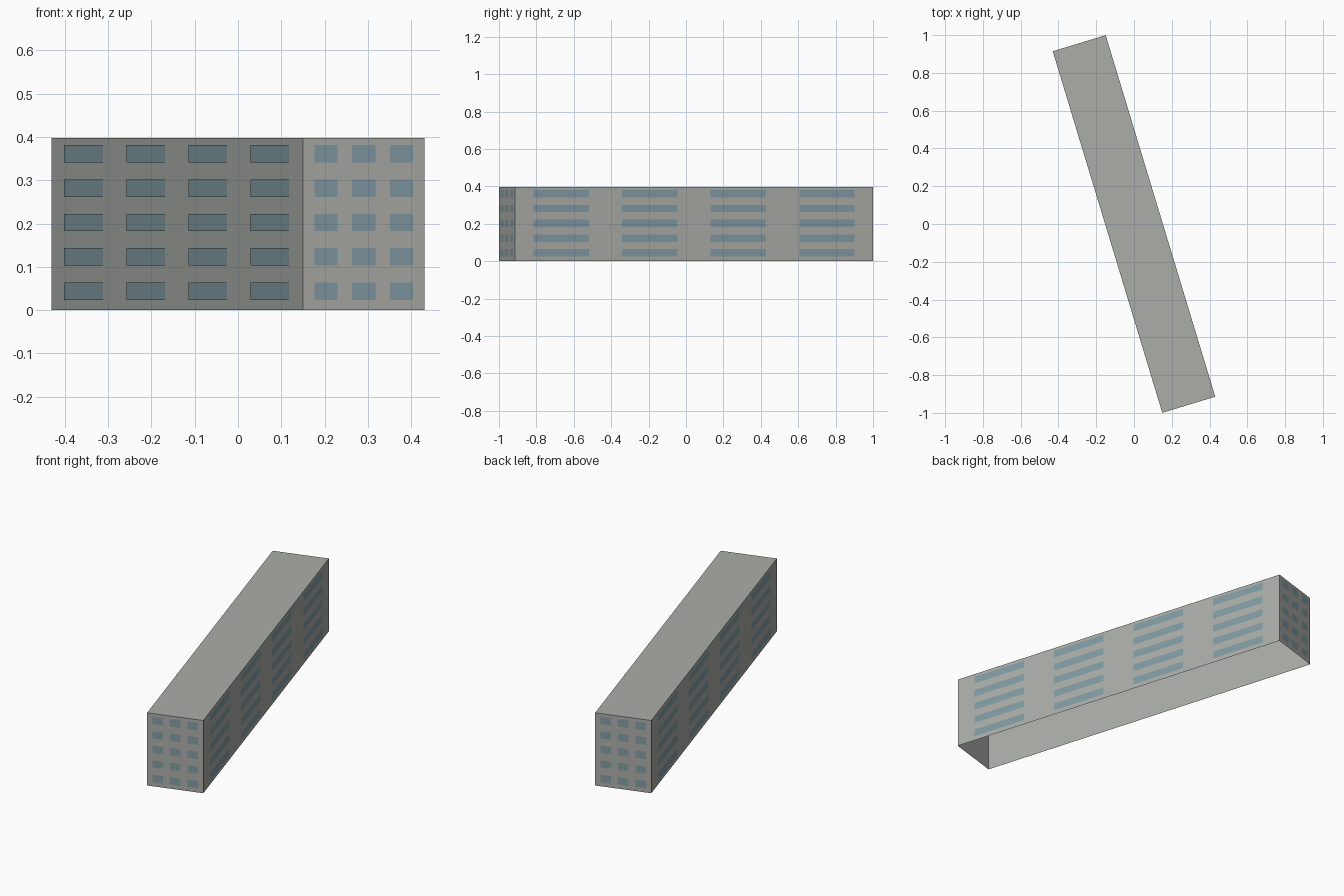
import bpy, bmesh
from math import radians
from mathutils import Matrix, Vector

cube = bpy.data.objects.get("Cube")
if cube:
    bpy.data.objects.remove(cube, do_unlink=True)

WIDTH, LENGTH, HEIGHT = 0.293, 2.0, 0.398
TURN = Matrix.Rotation(radians(16.86), 4, 'Z')
GAP = 0.0015


def material(name, rgb):
    mat = bpy.data.materials.new(name)
    mat.use_nodes = True
    mat.diffuse_color = (*rgb, 1)
    mat.node_tree.nodes["Principled BSDF"].inputs["Base Color"].default_value = (*rgb, 1)
    return mat


def finish(bm, name, mat):
    mesh = bpy.data.meshes.new(name)
    bm.transform(TURN)
    bm.to_mesh(mesh)
    bm.free()
    mesh.materials.append(mat)
    obj = bpy.data.objects.new(name, mesh)
    bpy.context.collection.objects.link(obj)


concrete = material("concrete grey", (0.41, 0.42, 0.395))
glass = material("window blue grey", (0.225, 0.33, 0.37))

# Building shell: walls and roof, open underneath
bm = bmesh.new()
bmesh.ops.create_cube(bm, size=1)
bmesh.ops.scale(bm, vec=(WIDTH, LENGTH, HEIGHT), verts=bm.verts)
bmesh.ops.translate(bm, vec=(0, 0, HEIGHT / 2), verts=bm.verts)
floor = [f for f in bm.faces if f.normal.z < -0.5]
bmesh.ops.delete(bm, geom=floor, context='FACES_ONLY')
finish(bm, "building_shell", concrete)


# Grid of flat window panes just in front of one wall
def windows(name, angle, span, depth, columns, pitch, pane):
    bm = bmesh.new()
    spin = Matrix.Rotation(radians(angle), 4, 'Z')
    for col in range(columns):
        x = (col - (columns - 1) / 2) * pitch * span
        for row in range(5):
            z = 0.044 + row * 0.0793
            dx, dz = pane * span / 2, 0.02
            corners = [(x - dx, z - dz), (x + dx, z - dz), (x + dx, z + dz), (x - dx, z + dz)]
            bm.faces.new([bm.verts.new(spin @ Vector((u, -depth / 2 - GAP, v)))
                          for u, v in corners])
    finish(bm, name, glass)


for name, angle in (("front", 0), ("back", 180)):
    windows(name + "_windows", angle, WIDTH, LENGTH, 3, 0.312, 0.19)
for name, angle in (("left", 90), ("right", 270)):
    windows(name + "_windows", angle, LENGTH, WIDTH, 4, 0.2473, 0.154)
